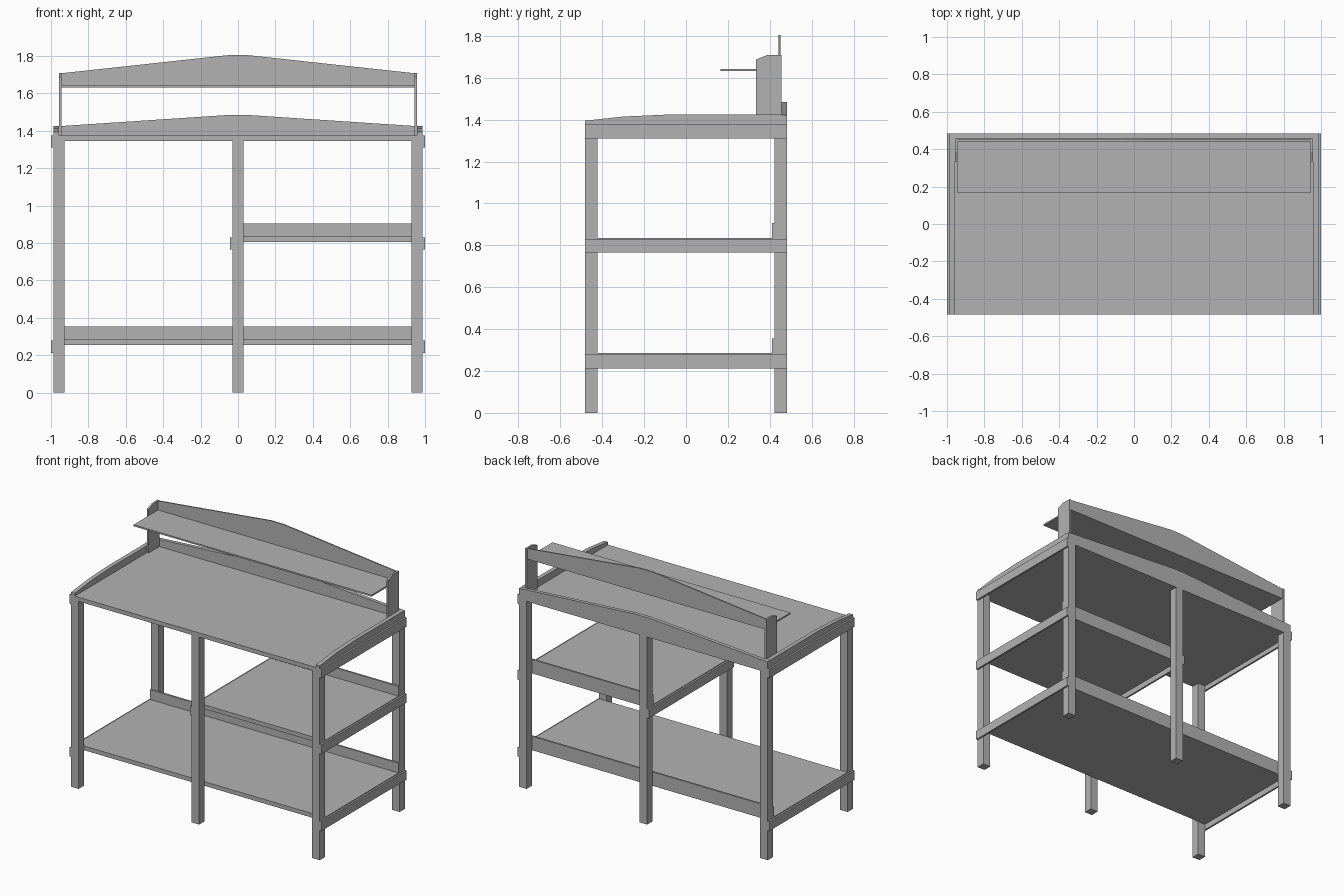
import bpy
import bmesh
from mathutils import Vector

cube = bpy.data.objects.get("Cube")
if cube:
    bpy.data.objects.remove(cube, do_unlink=True)

GREY = (0.45, 0.45, 0.45, 1.0)
grey = bpy.data.materials.new("plain grey")
grey.use_nodes = True
grey.diffuse_color = GREY
grey.node_tree.nodes["Principled BSDF"].inputs["Base Color"].default_value = GREY


def board(name, outline, axis, low, high):
    """Extrude a flat outline along x or y from low to high."""
    def place(a, b):
        return (low, a, b) if axis == "x" else (a, low, b)
    bm = bmesh.new()
    face = bm.faces.new([bm.verts.new(place(a, b)) for a, b in outline])
    result = bmesh.ops.extrude_face_region(bm, geom=[face])
    step = Vector((high - low, 0, 0) if axis == "x" else (0, high - low, 0))
    moved = [v for v in result["geom"] if isinstance(v, bmesh.types.BMVert)]
    bmesh.ops.translate(bm, vec=step, verts=moved)
    bmesh.ops.recalc_face_normals(bm, faces=bm.faces)
    mesh = bpy.data.meshes.new(name)
    bm.to_mesh(mesh)
    bm.free()
    mesh.materials.append(grey)
    obj = bpy.data.objects.new(name, mesh)
    bpy.context.collection.objects.link(obj)
    return obj


def box(name, x, y, z):
    outline = [(y[0], z[0]), (y[1], z[0]), (y[1], z[1]), (y[0], z[1])]
    return board(name, outline, "x", *x)


def gable(name, half, bottom, end, peak, y):
    """Back board with a shallow peak and a short flat crown."""
    outline = [(-half, bottom), (half, bottom), (half, end),
               (0.05, peak), (-0.05, peak), (-half, end)]
    return board(name, outline, "y", *y)


DEPTH = 0.483    # half depth of the bench
SIDE = 0.987     # outer face of the legs
LEG = 0.06       # leg thickness
TOP = 1.345      # underside of the worktop
SURFACE = 1.375  # worktop surface
inner = DEPTH - LEG

# Six square legs
for column, x in (("right", -SIDE), ("middle", -LEG / 2), ("left", SIDE - LEG)):
    for row, y in (("front", -DEPTH), ("back", inner)):
        box(f"{row}_{column}_leg", (x, x + LEG), (y, y + LEG), (0, TOP))

# Worktop, shelves and their back boards
box("worktop", (-SIDE, SIDE), (-DEPTH, DEPTH), (TOP, SURFACE))
for name, x0, z in (("lower", -SIDE, 0.255), ("middle", -LEG / 2, 0.806)):
    box(f"{name}_shelf", (x0, SIDE), (-inner, inner), (z, z + 0.03))
    box(f"{name}_shelf_back", (x0, SIDE), (inner - 0.013, inner),
        (z + 0.03, z + 0.1))

# Side rails screwed onto the outside of the legs
rails = (("lower_right", -1, 0.213), ("lower_left", SIDE, 0.213),
         ("middle_inner", -LEG / 2 - 0.013, 0.765), ("middle_left", SIDE, 0.765),
         ("upper_right", -1, 1.31), ("upper_left", SIDE, 1.31))
for name, x, z in rails:
    box(f"{name}_rail", (x, x + 0.013), (-DEPTH, DEPTH), (z, z + 0.066))

# Raised worktop edges and side supports of the top shelf
lip = [(-DEPTH, SURFACE), (0.457, SURFACE), (0.457, 1.425), (-0.08, 1.425),
       (-0.3, 1.415), (-DEPTH, 1.395)]
support = [(0.335, SURFACE), (0.457, SURFACE), (0.457, 1.708),
           (0.385, 1.708), (0.335, 1.688)]
for name, s in (("right", -1), ("left", 1)):
    board(f"{name}_worktop_lip", lip, "x", s * 0.957, s * SIDE)
    board(f"{name}_shelf_support", support, "x", s * 0.944, s * 0.957)

# Peaked back boards and the top shelf
gable("worktop_back", SIDE, SURFACE, 1.423, 1.485, (0.457, DEPTH))
gable("top_shelf_back", 0.944, 1.632, 1.708, 1.805, (0.442, 0.451))
box("top_shelf", (-0.944, 0.944), (0.165, 0.442), (1.632, 1.643))
